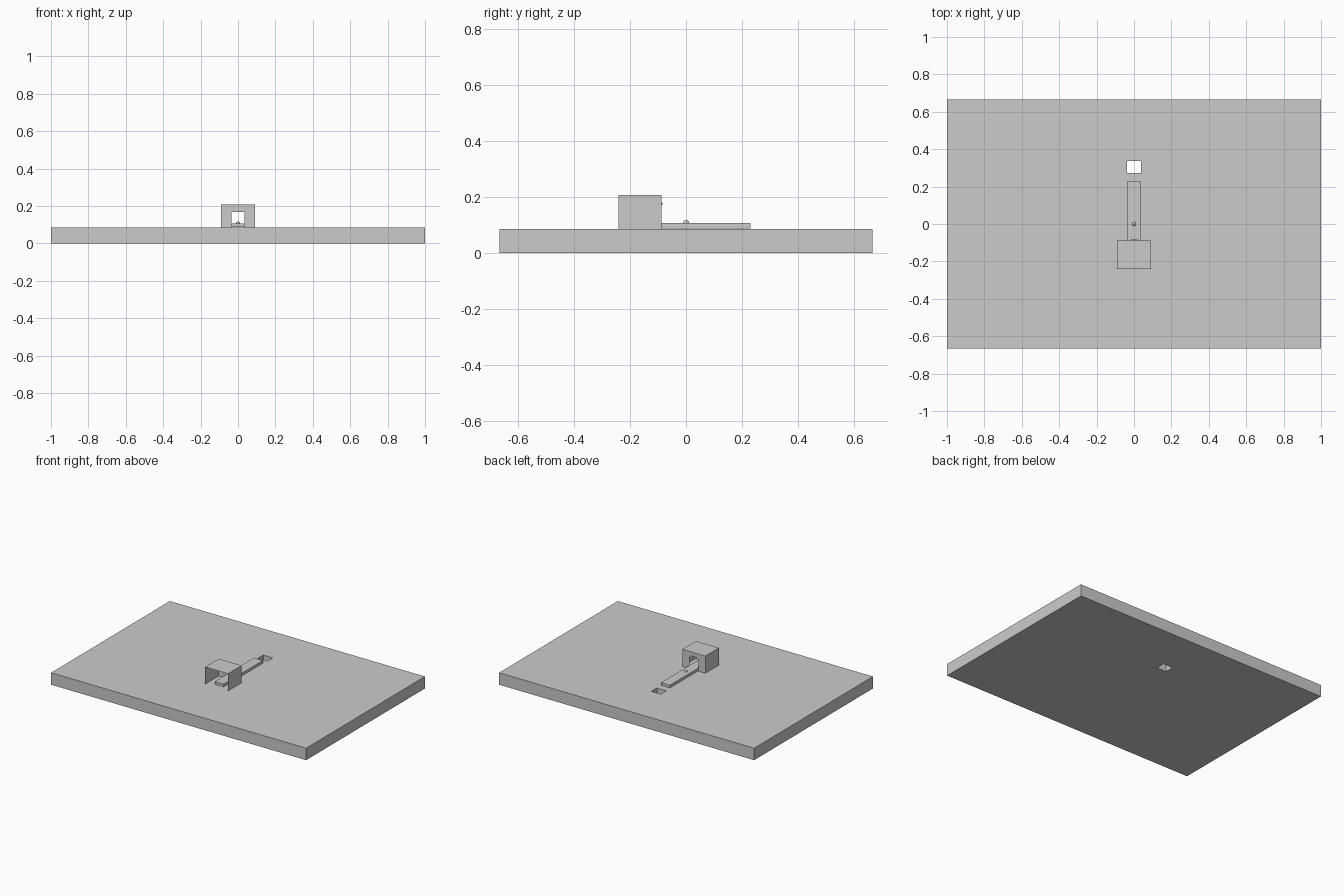
import bpy, bmesh

if "Cube" in bpy.data.objects:
    bpy.data.objects.remove(bpy.data.objects["Cube"])


def block(name, x, y, z):
    """Box from three (min, max) ranges."""
    bpy.ops.mesh.primitive_cube_add(size=1, location=[sum(r) / 2 for r in (x, y, z)])
    ob = bpy.context.object
    ob.name = name
    ob.scale = [r[1] - r[0] for r in (x, y, z)]
    bpy.ops.object.transform_apply(location=False, rotation=False, scale=True)
    return ob


# Base plate with a square hole cut through it
plate = block("base_plate", (-1, 1), (-0.665, 0.665), (0, 0.085))
cutter = block("hole_cutter", (-0.037, 0.037), (0.273, 0.337), (-0.1, 0.2))
cutter.hide_render = True
mod = plate.modifiers.new("hole", "BOOLEAN")
mod.operation = "DIFFERENCE"
mod.solver = "EXACT"
mod.object = cutter
bpy.context.view_layer.objects.active = plate
bpy.ops.object.modifier_apply(modifier=mod.name)
bpy.data.objects.remove(cutter)

# Thin housing: open at the front, rear wall with a square window
W, F, R, B, T = 0.09, -0.24, -0.088, 0.085, 0.207
bm = bmesh.new()


def sheet(*points):
    bm.faces.new([bm.verts.new(p) for p in points])


sheet((-W, F, T), (W, F, T), (W, R, T), (-W, R, T))
sheet((W, F, B), (W, R, B), (W, R, T), (W, F, T))
sheet((-W, R, B), (-W, F, B), (-W, F, T), (-W, R, T))
h, ht = 0.036, 0.168
for x0, x1, z0, z1 in ((h, W, B, ht), (-W, -h, B, ht), (-W, W, ht, T)):
    sheet((x1, R, z0), (x0, R, z0), (x0, R, z1), (x1, R, z1))
bmesh.ops.remove_doubles(bm, verts=bm.verts, dist=1e-5)
mesh = bpy.data.meshes.new("housing")
bm.to_mesh(mesh)
bm.free()
bpy.context.collection.objects.link(bpy.data.objects.new("housing", mesh))

# Sliding bar running through the window
block("sliding_bar", (-0.035, 0.035), (-0.21, 0.23), (0.088, 0.107))

# Small tab above the window
block("window_tab", (-0.02, 0.02), (-0.088, -0.083), (0.172, 0.18))

# Small round knob on the bar
bpy.ops.mesh.primitive_uv_sphere_add(segments=16, ring_count=8, radius=0.01,
                                     location=(0, 0, 0.108))
bpy.context.object.name = "bar_knob"
bpy.ops.object.shade_smooth_by_angle()
